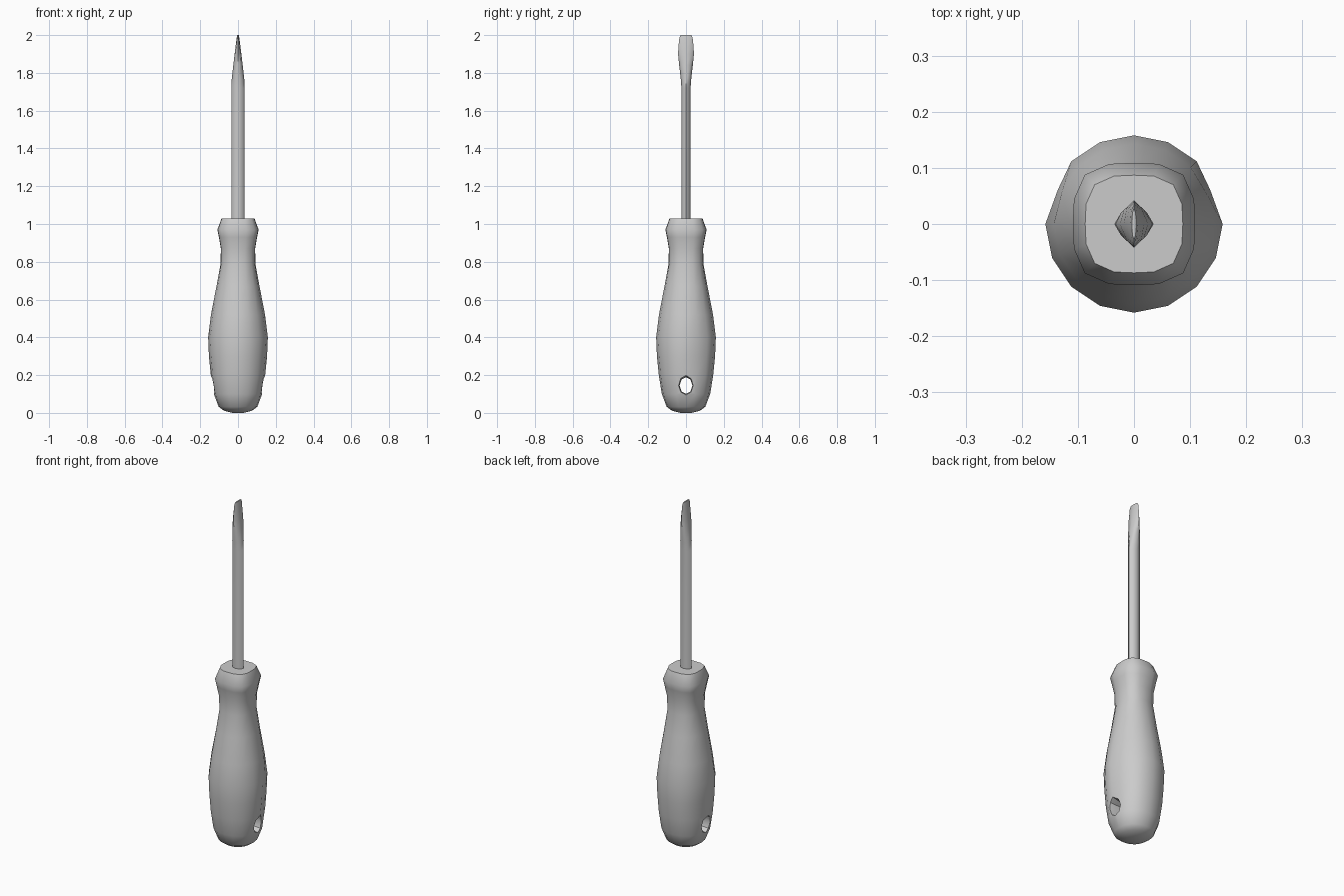
import bpy, bmesh
from math import cos, sin, pi, copysign

if "Cube" in bpy.data.objects:
    bpy.data.objects.remove(bpy.data.objects["Cube"])


def finish(obj, angle):
    bpy.ops.object.select_all(action='DESELECT')
    obj.select_set(True)
    bpy.context.view_layer.objects.active = obj
    for m in list(obj.modifiers):
        bpy.ops.object.modifier_apply(modifier=m.name)
    bpy.ops.object.shade_smooth_by_angle(angle=angle)


def loft(name, rings):
    """Skin a stack of equal-length point rings and cap both ends."""
    bm = bmesh.new()
    rows = [[bm.verts.new(p) for p in ring] for ring in rings]
    n = len(rows[0])
    for a, b in zip(rows, rows[1:]):
        for i in range(n):
            j = (i + 1) % n
            bm.faces.new((a[i], a[j], b[j], b[i]))
    bm.faces.new(rows[0][::-1])
    bm.faces.new(rows[-1])
    bmesh.ops.recalc_face_normals(bm, faces=bm.faces)
    me = bpy.data.meshes.new(name)
    bm.to_mesh(me)
    bm.free()
    obj = bpy.data.objects.new(name, me)
    bpy.context.collection.objects.link(obj)
    return obj


def handle_ring(z, r, power, groove):
    """Rounded ring: power 2 is a circle, higher is squarer."""
    pts = []
    for i in range(16):
        a = 2 * pi * i / 16
        c, s = cos(a), sin(a)
        k = r / (abs(c) ** power + abs(s) ** power) ** (1 / power)
        x, y = k * c, k * s
        # shallow thumb crease on both side faces
        if i in (1, 7):
            x -= copysign(groove, x)
        pts.append((x, y, z))
    return pts


# Handle: z, radius, squareness, crease depth
profile = [
    (0.0, 0.03, 2, 0), (0.012, 0.075, 2, 0), (0.032, 0.102, 2.2, 0),
    (0.10, 0.128, 2.2, 0), (0.20, 0.144, 2.1, 0.012),
    (0.30, 0.154, 2, 0.012), (0.40, 0.158, 2, 0.010),
    (0.52, 0.143, 2, 0.003), (0.67, 0.114, 2.2, 0),
    (0.79, 0.092, 2.6, 0), (0.87, 0.091, 3, 0), (0.93, 0.101, 3.2, 0),
    (0.97, 0.109, 3.2, 0), (1.03, 0.087, 3.2, 0),
]
handle = loft("handle", [handle_ring(*p) for p in profile])

# Hanging hole through the handle, left to right
hole = loft("hole_cutter", [
    [(x, 0.034 * cos(a) * f, 0.145 + 0.044 * sin(a) * f)
     for a in [2 * pi * i / 8 for i in range(8)]]
    for x, f in ((-0.2, 1.5), (-0.1, 1.0), (0.1, 1.0), (0.2, 1.5))])
hole.hide_render = True
cut = handle.modifiers.new("hole", 'BOOLEAN')
cut.operation = 'DIFFERENCE'
cut.solver = 'EXACT'
cut.object = hole
finish(handle, 0.75)
bpy.data.objects.remove(hole, do_unlink=True)

# Shaft and flared flat blade: z, half width x, half width y
sections = [
    (0.95, 0.035, 0.024), (1.72, 0.035, 0.024), (1.77, 0.033, 0.028),
    (1.84, 0.025, 0.036), (1.90, 0.018, 0.042), (1.94, 0.013, 0.040),
    (1.985, 0.007, 0.035), (2.0, 0.004, 0.028),
]
shaft = loft("shaft", [
    [(hx * cos(2 * pi * i / 8), hy * sin(2 * pi * i / 8), z)
     for i in range(8)]
    for z, hx, hy in sections])
finish(shaft, 0.9)
